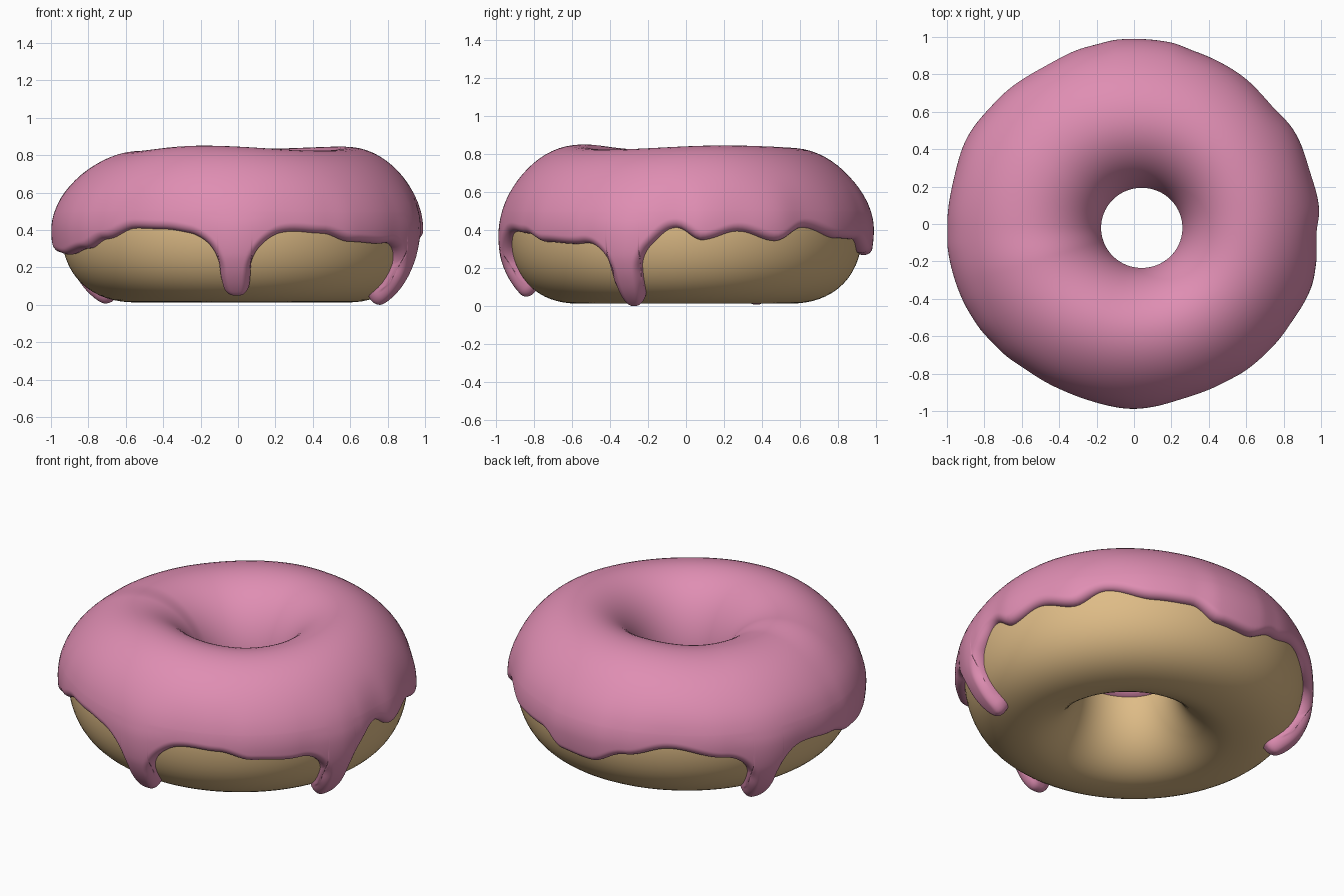
import bpy, bmesh, math
from mathutils import Vector
from mathutils.geometry import intersect_point_line

if "Cube" in bpy.data.objects:
    bpy.data.objects.remove(bpy.data.objects["Cube"])

RC, ZC, B = 0.572, 0.42, 0.39         # ring section centre and half height
A_OUT, A_IN = 0.373, 0.312            # half widths outside and inside

# Uneven crown height by angle in degrees
CROWN = [(-161, .84), (-112, .868), (-45, .842), (22, .863), (90, .850), (145, .828), (180, .825)]
# Icing hem: wavy base height by angle in degrees, and three long drips
HEM = [(-161, .29), (-147, .32), (-137, .37), (-125, .425), (-115, .42), (-100, .39),
       (-84, .38), (-72, .41), (-62, .40), (-51, .355), (-38, .345), (-30, .355),
       (-20, .36), (-12, .38), (-3, .43), (5, .365), (17, .41), (30, .36), (41, .43),
       (57, .375), (70, .37), (80, .30), (92, .29), (104, .36), (119, .42),
       (138, .36), (152, .36), (168, .36), (180, .34), (190, .30)]
DRIPS = [(-91, .105), (-20, .068), (152, .075)]
HALF = 5.0                             # half width of a drip in degrees


def material(name, rgb):
    m = bpy.data.materials.new(name)
    m.diffuse_color = (*rgb, 1)
    m.use_nodes = True
    m.node_tree.nodes["Principled BSDF"].inputs["Base Color"].default_value = m.diffuse_color
    return m


def by_angle(table, t):
    """Smooth periodic interpolation of a table of (degrees, value)."""
    t = (t + 161) % 360 - 161
    pts = table + [(table[0][0] + 360, table[0][1])]
    for (t0, z0), (t1, z1) in zip(pts, pts[1:]):
        if t0 <= t <= t1:
            f = (t - t0) / (t1 - t0)
            return z0 + (z1 - z0) * (1 - math.cos(math.pi * f)) / 2


def ring_point(theta, phi, offset=0.0):
    """Point on the ring; phi = 0 on top, positive outward, negative into the hole."""
    a = A_OUT if math.sin(phi) > 0 else A_IN
    x, z = a * math.sin(phi), B * math.cos(phi)
    n = Vector((x / a ** 2, z / B ** 2)).normalized() * offset
    # outer shoulder slopes in above, belly is fuller below
    c = 0.0 if x <= 0 else -0.03 if z > 0 else 0.035
    s = 1 + c * math.sin(2 * phi) ** 2
    r, z = RC + x * s + n.x, ZC + z * s + n.y
    k = max(0, 1 - r / 0.94) * 1.35   # the hole sits slightly off centre
    px = r * math.cos(theta) + 0.04 * k
    py = 0.985 * r * math.sin(theta) - 0.02 * k
    lift = by_angle(CROWN, math.degrees(theta)) - (ZC + B + 0.046)
    return Vector((px, py, z + lift * max(0, (z - 0.35) / 0.5)))


def grid_object(name, rows, mat, close_rows):
    """Mesh from columns of points, closed around the ring."""
    bm = bmesh.new()
    cols = [[bm.verts.new(p) for p in col] for col in rows]
    n, m = len(cols), len(cols[0])
    for i in range(n):
        c, d = cols[i], cols[(i + 1) % n]
        for j in range(m if close_rows else m - 1):
            k = (j + 1) % m
            bm.faces.new((c[j], c[k], d[k], d[j]))
    me = bpy.data.meshes.new(name)
    bm.to_mesh(me)
    bm.free()
    me.materials.append(mat)
    me.shade_smooth()
    ob = bpy.data.objects.new(name, me)
    bpy.context.collection.objects.link(ob)
    return ob


def hem(t):
    z = by_angle(HEM, t)
    for centre, tip in DRIPS:
        d = abs((t - centre + 180) % 360 - 180)
        if d <= HALF:                  # rounded tip
            return tip + 0.06 * (1 - (1 - (d / HALF) ** 2.8) ** (1 / 2.8))
        if d < 3 * HALF:               # flared shoulder
            f = (3 * HALF - d) / (2 * HALF)
            return 0.2 + (z - 0.2) * math.sqrt(1 - f * f)
    return z


def phi_at(z):
    return math.acos(max(-1, min(1, (z - ZC) / B)))


pink = material("pink icing", (0.74, 0.27, 0.45))
tan = material("baked dough", (0.73, 0.50, 0.24))

# Dough ring
dough = grid_object("dough", [[ring_point(math.tau * i / 128, math.tau * (j / 64) - math.pi)
                               for j in range(64)] for i in range(128)], tan, True)


# Angles for the icing columns, denser around the drips
def drip_gap(t):
    return min(abs((t - c + 180) % 360 - 180) for c, _ in DRIPS)


angles = [q / 4 for q in range(-720, 720) if q % 6 == 0 or drip_gap(q / 4) <= 8
          or (q % 2 == 0 and drip_gap(q / 4) <= 16)]
N = len(angles)
edge_phi = [phi_at(hem(t)) for t in angles]
edge = [ring_point(math.radians(t), p) for t, p in zip(angles, edge_phi)]


def hem_distance(p, i):
    best = 1.0
    for k in range(i - 16, i + 16):
        a, b = edge[k % N], edge[(k + 1) % N]
        q, f = intersect_point_line(p, a, b)
        q = a if f < 0 else b if f > 1 else q
        best = min(best, (p - q).length)
    return best


# Icing: thick coat with a rounded rim, fuller where the hem hangs lower
columns = []
phi_in, phi_mid = -phi_at(0.43), phi_at(0.51)
for i, t in enumerate(angles):
    th = math.radians(t)
    phis = [phi_in + (phi_mid - phi_in) * (j / 36) ** 1.3 for j in range(36)]
    phis += [phi_mid + (edge_phi[i] - phi_mid) * (1 - (1 - j / 30) ** 1.4) for j in range(31)]
    rim_in = ring_point(th, phi_in)
    swell = max(-0.012, min(0.014, 0.2 * (0.375 - by_angle(HEM, t))))
    near = math.cos(math.pi / 30 * min(15, drip_gap(t))) ** 2
    col = []
    for j, phi in enumerate(phis):
        p = ring_point(th, phi)
        d = (p - rim_in).length if j < 36 else hem_distance(p, i)
        e = min(1, d / 0.045)
        g = max(0, min(1, (phi - 0.8) / 0.8))   # swelling grows towards the hem
        low = max(0, min(1, (phi - 1.4) / 0.5))  # drips stand off the belly
        thick = 0.046 + (swell + 0.008 * near) * g * g * (3 - 2 * g) + 0.014 * near * low
        col.append(ring_point(th, phi, -0.006 + (thick + 0.006) * math.sqrt(1 - (1 - e) ** 2)))
    columns.append(col)
icing = grid_object("icing", columns, pink, False)

# Face outward and rest on the ground
low = min(v.co.z for o in (dough, icing) for v in o.data.vertices)
for o in (dough, icing):
    bm = bmesh.new()
    bm.from_mesh(o.data)
    bmesh.ops.translate(bm, verts=bm.verts, vec=(0, 0, -low))
    bmesh.ops.recalc_face_normals(bm, faces=bm.faces)
    bm.to_mesh(o.data)
    bm.free()
